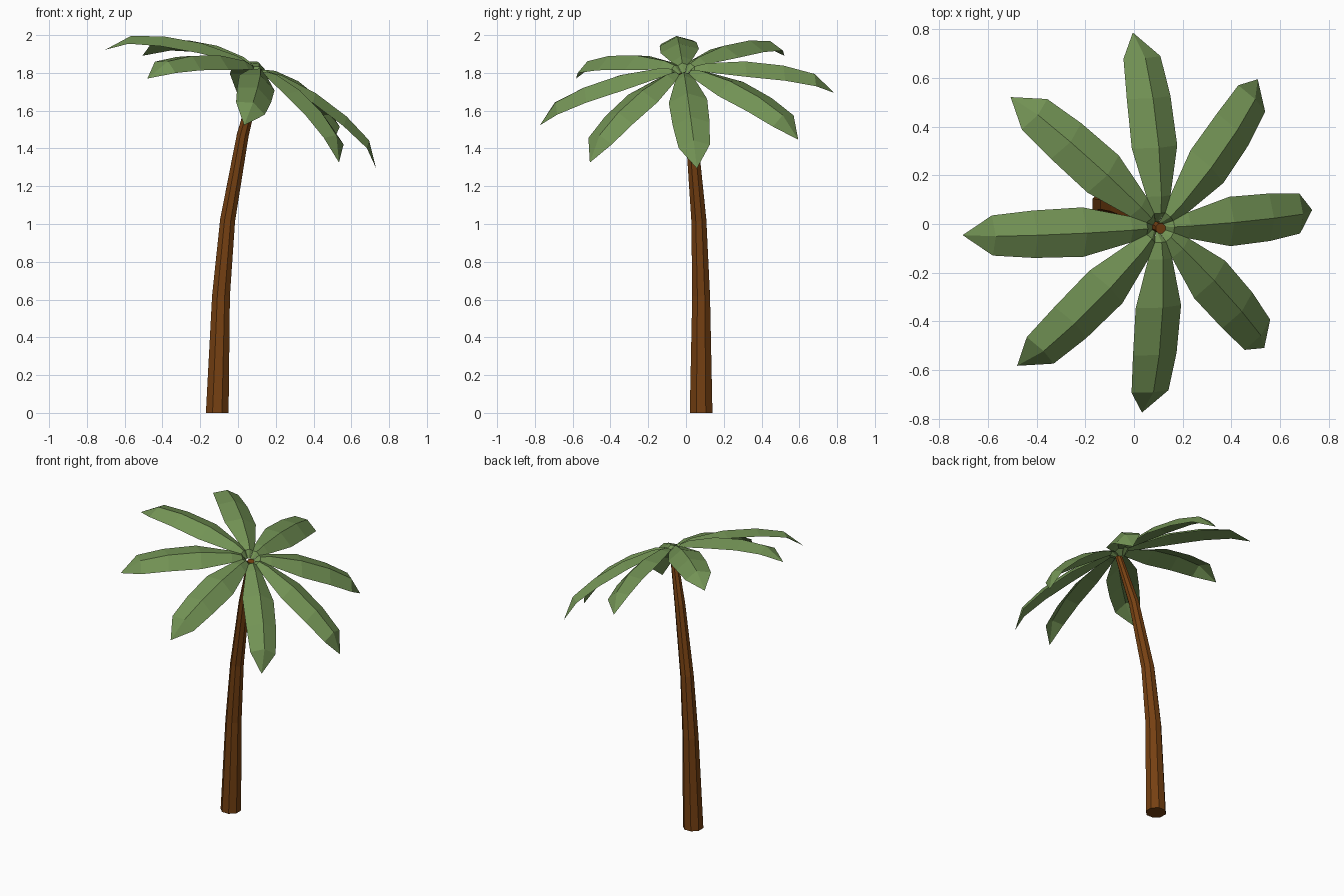
import bpy, math
from mathutils import Vector, Matrix

if "Cube" in bpy.data.objects:
    bpy.data.objects.remove(bpy.data.objects["Cube"])


def material(name, rgb):
    m = bpy.data.materials.new(name)
    m.diffuse_color = (*rgb, 1)
    m.use_nodes = True
    m.node_tree.nodes["Principled BSDF"].inputs["Base Color"].default_value = m.diffuse_color
    return m


def mesh_object(name, verts, faces, mat):
    me = bpy.data.meshes.new(name)
    me.from_pydata([tuple(v) for v in verts], [], faces)
    me.materials.append(mat)
    ob = bpy.data.objects.new(name, me)
    bpy.context.collection.objects.link(ob)
    return ob


green = material("leaf green", (0.17, 0.29, 0.09))
brown = material("bark brown", (0.18, 0.052, 0.006))

# Trunk: octagonal rings along a leaning, bending path (x, y, z, radius)
path = [(-0.11, 0.08, 0, 0.065), (-0.09, 0.08, 0.62, 0.051),
        (-0.055, 0.068, 1.02, 0.043), (0.025, 0.03, 1.47, 0.034),
        (0.11, -0.018, 1.795, 0.022)]
N = 8
verts, faces = [], []
for i, (x, y, z, r) in enumerate(path):
    a, b = path[max(i - 1, 0)], path[min(i + 1, len(path) - 1)]
    d = Vector(b[:3]) - Vector(a[:3]) if i else Vector((0, 0, 1))
    rot = Vector((0, 0, 1)).rotation_difference(d.normalized())
    for k in range(N):
        t = math.tau * (k + 0.5) / N
        verts.append(Vector((x, y, z)) + rot @ Vector((r * math.cos(t), r * math.sin(t), 0)))
for i in range(len(path) - 1):
    for k in range(N):
        j = (k + 1) % N
        faces.append((i * N + k, i * N + j, (i + 1) * N + j, (i + 1) * N + k))
faces.append(tuple(reversed(range(N))))
faces.append(tuple(range((len(path) - 1) * N, len(path) * N)))
mesh_object("trunk", verts, faces, brown)

# Crown frame: tipped with the top of the trunk
normal = Vector((0.405, -0.09, 0.91)).normalized()
x_axis = (Vector((1, 0, 0)) - normal * normal.x).normalized()
y_axis = normal.cross(x_axis)
crown = Matrix.Translation((0.095, -0.012, 1.79)) @ Matrix(
    (x_axis, y_axis, normal)).transposed().to_4x4()

# Fronds: ridged leaves, stations of (reach, ridge height, half width, edge drop)
leaf = [(0.02, 0.0, 0.008, 0.0), (0.06, 0.042, 0.025, 0.012),
        (0.13, 0.052, 0.054, 0.03), (0.33, 0.038, 0.102, 0.045),
        (0.53, -0.01, 0.098, 0.045), (0.69, -0.078, 0.083, 0.035)]
tip = (0.785, 0, -0.2)
for n in range(8):
    m = crown @ Matrix.Rotation(math.radians(45 * n + 1.5), 4, 'Z')
    verts, faces = [], []
    for r, h, w, drop in leaf:
        verts += [m @ Vector(p) for p in ((r, w, h - drop), (r, 0, h), (r, -w, h - drop))]
    verts.append(m @ Vector(tip))
    for i in range(len(leaf) - 1):
        for s in (0, 1):
            a = i * 3 + s
            faces.append((a, a + 1, a + 4, a + 3))
    e = 3 * (len(leaf) - 1)
    faces += [(e, e + 1, e + 3), (e + 1, e + 2, e + 3)]
    mesh_object(f"frond_{n + 1}", verts, faces, green)
